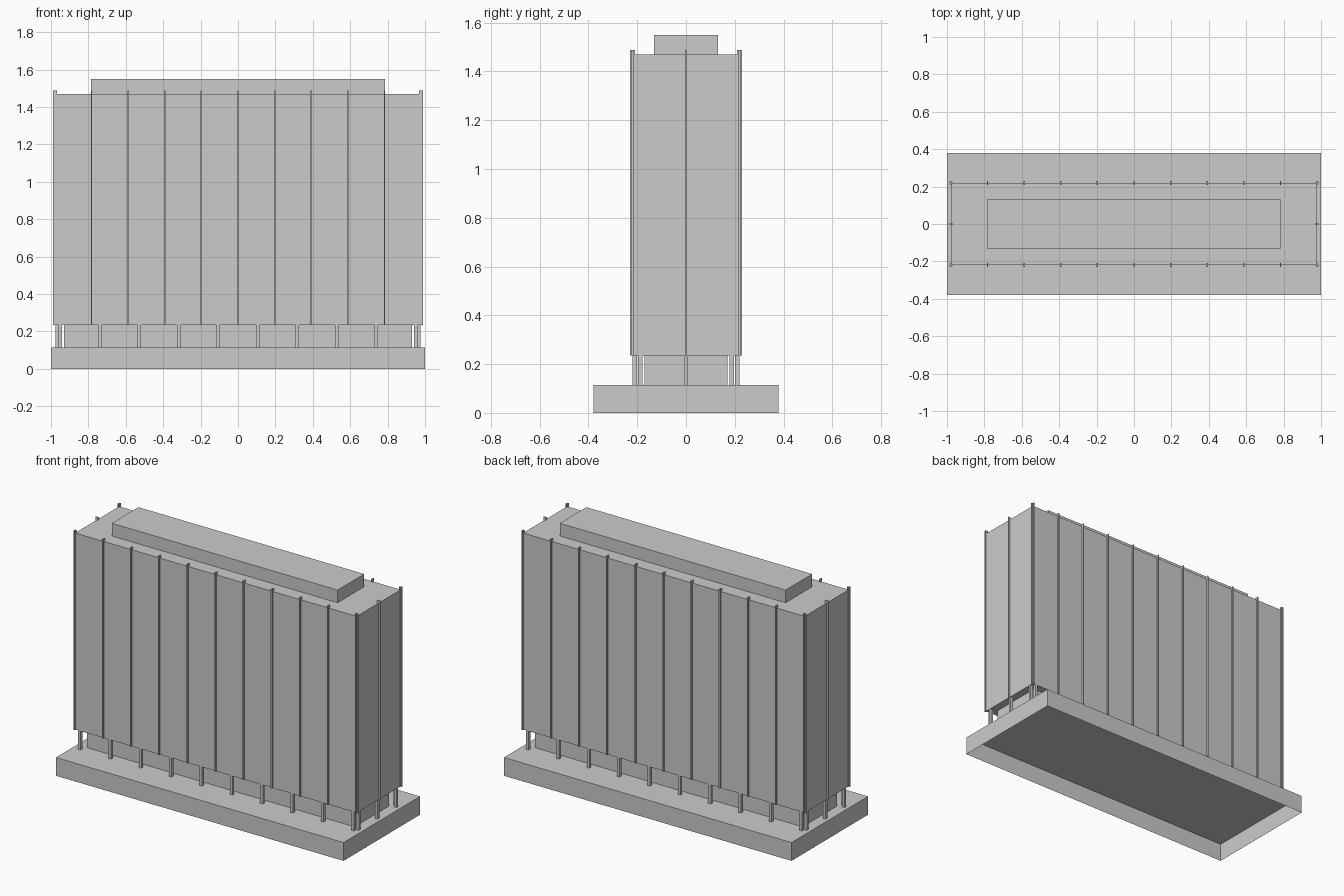
import bpy, bmesh
from mathutils import Matrix

if "Cube" in bpy.data.objects:
    bpy.data.objects.remove(bpy.data.objects["Cube"], do_unlink=True)

grey = bpy.data.materials.new("pale grey")
grey.use_nodes = True
grey.diffuse_color = (0.6, 0.6, 0.6, 1)
grey.node_tree.nodes["Principled BSDF"].inputs["Base Color"].default_value = (0.6, 0.6, 0.6, 1)

# Heights of the storeys
PLINTH_TOP, SOFFIT, ROOF, FIN_TOP, CROWN = 0.115, 0.235, 1.47, 1.487, 1.55
# Half sizes of the tower
TX, TY = 0.979, 0.219


def boxes(name, specs, open_bottom=False):
    """One object from boxes given as (x, y, width, depth, z0, z1)."""
    bm = bmesh.new()
    for x, y, w, d, z0, z1 in specs:
        place = Matrix.Translation((x, y, (z0 + z1) / 2)) @ Matrix.Diagonal((w, d, z1 - z0, 1))
        bmesh.ops.create_cube(bm, size=1, matrix=place)
    if open_bottom:
        bm.normal_update()
        under = [f for f in bm.faces if f.normal.z < -0.5]
        bmesh.ops.delete(bm, geom=under, context="FACES")
    mesh = bpy.data.meshes.new(name)
    bm.to_mesh(mesh)
    bm.free()
    mesh.materials.append(grey)
    obj = bpy.data.objects.new(name, mesh)
    bpy.context.collection.objects.link(obj)
    return obj


def spread(half, count):
    return [-half + 2 * half * i / (count - 1) for i in range(count)]


# Main masses
boxes("plinth", [(0, 0, 2, 0.76, 0, PLINTH_TOP)], open_bottom=True)
boxes("lobby", [(0, 0, 1.86, 0.34, PLINTH_TOP, SOFFIT)])
boxes("tower", [(0, 0, 2 * TX, 2 * TY, SOFFIT, ROOF)])
boxes("roof_plant_room", [(0, 0, 1.57, 0.264, ROOF, CROWN)])

# Ground floor columns on the long and short sides
COL = 0.018
boxes("long_side_columns", [(x, s * 0.21, COL, COL, PLINTH_TOP, SOFFIT)
                            for s in (-1, 1) for x in spread(0.95, 10)])
boxes("short_side_columns", [(s * 0.968, y, COL, COL, PLINTH_TOP, SOFFIT)
                             for s in (-1, 1) for y in spread(0.187, 3)])

# Thin vertical fins straddling the facades
THIN, DEEP = 0.007, 0.02
boxes("long_side_fins", [(x, s * TY, THIN, DEEP, SOFFIT, FIN_TOP)
                         for s in (-1, 1) for x in spread(TX, 11)])
boxes("short_side_fins", [(s * TX, y, DEEP, THIN, SOFFIT, FIN_TOP)
                          for s in (-1, 1) for y in spread(TY, 3)])
